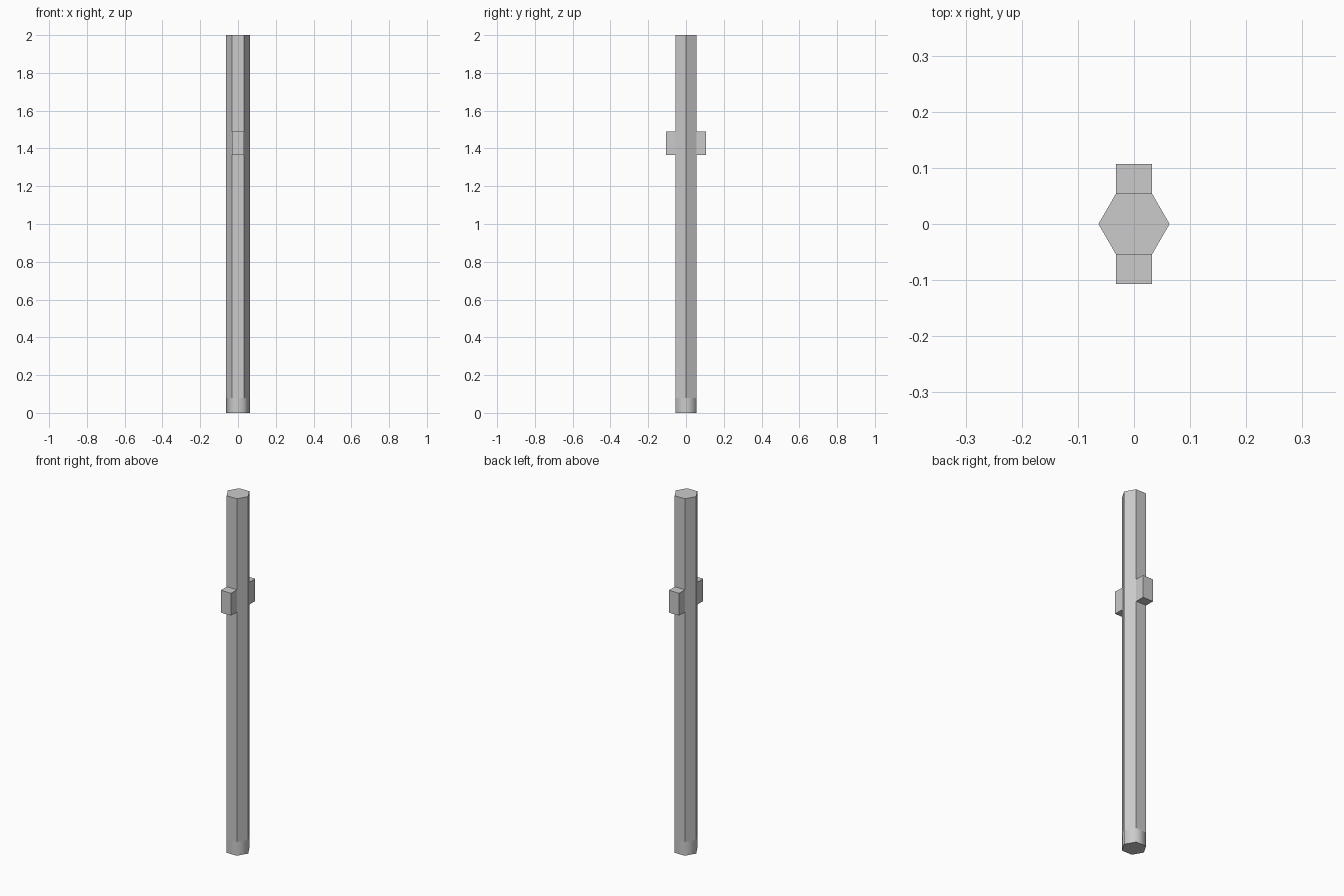
import bpy
import math

if "Cube" in bpy.data.objects:
    bpy.data.objects.remove(bpy.data.objects["Cube"])

RADIUS = 0.0634                               # hexagon corner radius
APOTHEM = RADIUS * math.cos(math.pi / 6)      # centre to flat side


def hex_prism(name, z0, z1):
    # six-sided prism with corners on the x axis
    bpy.ops.mesh.primitive_cylinder_add(
        vertices=6, radius=RADIUS, depth=z1 - z0,
        location=(0, 0, (z0 + z1) / 2), rotation=(0, 0, math.pi / 6))
    obj = bpy.context.object
    obj.name = name
    bpy.ops.object.transform_apply(location=True, rotation=True, scale=True)
    return obj


def block(name, x, y0, y1, z0, z1):
    bpy.ops.mesh.primitive_cube_add(
        size=1, location=(0, (y0 + y1) / 2, (z0 + z1) / 2))
    obj = bpy.context.object
    obj.name = name
    obj.scale = (2 * x, y1 - y0, z1 - z0)
    bpy.ops.object.transform_apply(location=True, rotation=True, scale=True)
    return obj


# flat-sided shaft
hex_prism("shaft", 0.078, 2.0)

# short foot section, smooth shaded around its sides
hex_prism("foot", 0.0, 0.078)
bpy.ops.object.shade_smooth_by_angle(angle=math.radians(70))

# pair of lugs on the front and back flats
for name, side in (("front_lug", -1), ("back_lug", 1)):
    y0, y1 = sorted((side * APOTHEM, side * 0.1067))
    block(name, RADIUS / 2, y0, y1, 1.365, 1.49)
